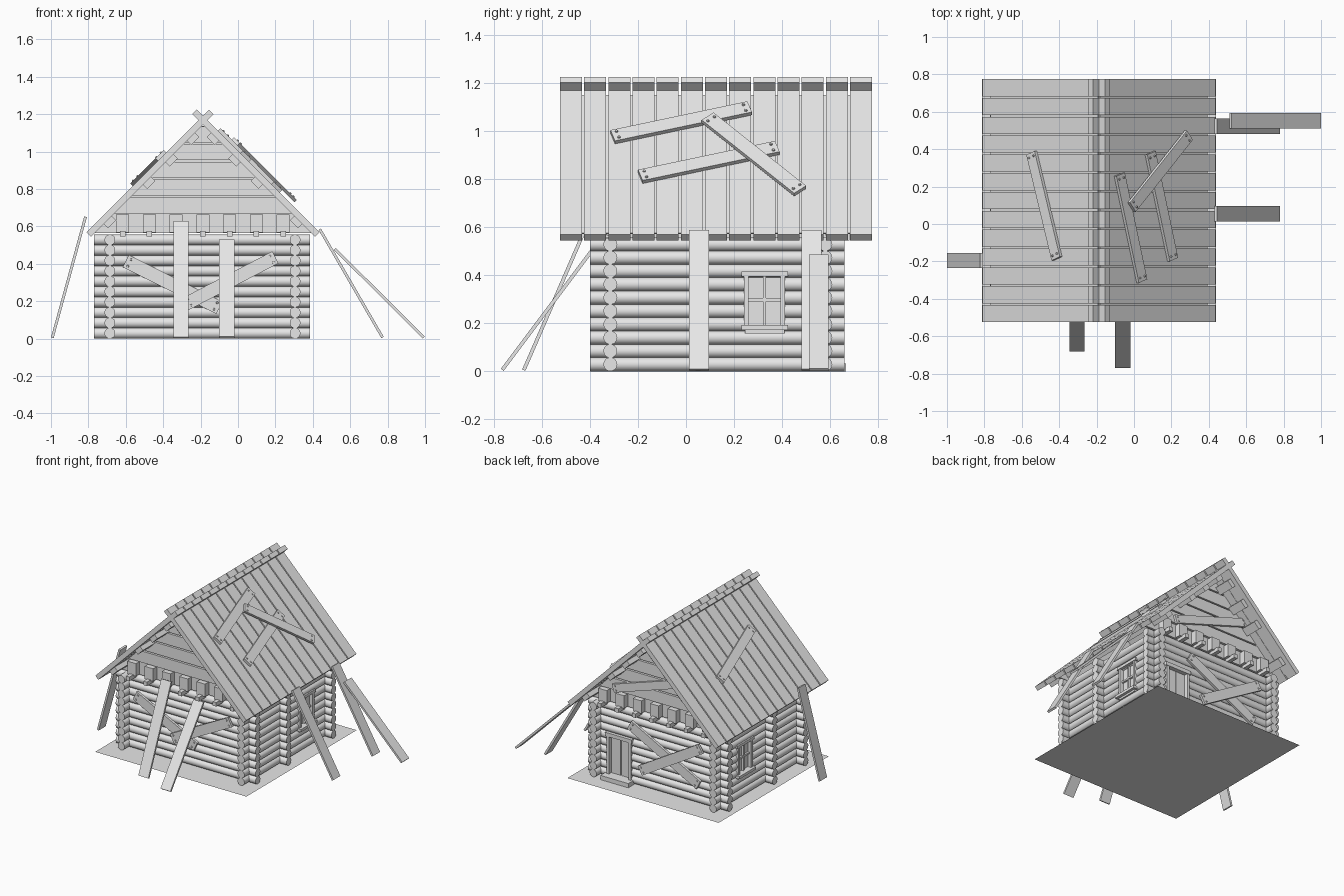
import bpy, bmesh, math
from mathutils import Vector, Matrix

if "Cube" in bpy.data.objects:
    bpy.data.objects.remove(bpy.data.objects["Cube"])

wood = bpy.data.materials.new("weathered_grey_wood")
wood.use_nodes = True
GREY = (0.8, 0.8, 0.8, 1)
wood.diffuse_color = GREY
wood.node_tree.nodes["Principled BSDF"].inputs["Base Color"].default_value = GREY

CX, CY = -0.1875, 0.13            # house centre
X0, X1 = -0.77, 0.385             # log ends across
Y0, Y1 = -0.40, 0.66              # log ends along
R, PITCH, ROWS = 0.029, 0.0555, 10
WALL_L, WALL_R = -0.685, 0.305
WALL_F, WALL_M, WALL_B = -0.315, 0.05, 0.58
EAVE_X, EAVE_Z, RUN = 0.424, 0.557, 0.656
ROOF_Y0, ROOF_Y1 = -0.525, 0.775
X, Y, Z = Vector((1, 0, 0)), Vector((0, 1, 0)), Vector((0, 0, 1))


def finish(name, bm, smooth=False):
    bmesh.ops.recalc_face_normals(bm, faces=bm.faces)
    me = bpy.data.meshes.new(name)
    bm.to_mesh(me)
    bm.free()
    me.materials.append(wood)
    ob = bpy.data.objects.new(name, me)
    bpy.context.collection.objects.link(ob)
    if smooth:
        bpy.ops.object.select_all(action='DESELECT')
        ob.select_set(True)
        bpy.context.view_layer.objects.active = ob
        bpy.ops.object.shade_smooth_by_angle(angle=math.radians(40))
    return ob


def box(bm, x0, x1, y0, y1, z0, z1):
    m = Matrix.Translation(((x0 + x1) / 2, (y0 + y1) / 2, (z0 + z1) / 2))
    bmesh.ops.create_cube(bm, size=1, matrix=m @ Matrix.Diagonal((x1 - x0, y1 - y0, z1 - z0, 1)))


def frame(p, along, normal):
    a = along.normalized()
    w = normal.cross(a).normalized()
    return Matrix.Translation(p) @ Matrix((a, w, a.cross(w))).transposed().to_4x4()


def beam(bm, p0, p1, normal, width, thick):
    p0, p1 = Vector(p0), Vector(p1)
    m = frame((p0 + p1) / 2, p1 - p0, normal)
    bmesh.ops.create_cube(bm, size=1, matrix=m @ Matrix.Diagonal(((p1 - p0).length, width, thick, 1)))
    return m


def log(bm, p0, p1):
    p0, p1 = Vector(p0), Vector(p1)
    rot = Z.rotation_difference(p1 - p0).to_matrix().to_4x4()
    bmesh.ops.create_cone(bm, cap_ends=True, segments=14, radius1=R, radius2=R,
                          depth=(p1 - p0).length, matrix=Matrix.Translation((p0 + p1) / 2) @ rot)


def nailed_plank(name, p0, p1, normal, width=0.072, thick=0.018):
    bm = bmesh.new()
    m = beam(bm, p0, p1, normal, width, thick)
    half = (Vector(p1) - Vector(p0)).length / 2
    for sx in (-1, 1):
        for sy in (-1, 1):
            loc = Matrix.Translation((sx * (half - 0.022), sy * width * 0.27, thick / 2))
            bmesh.ops.create_cone(bm, cap_ends=True, segments=8, radius1=0.008, radius2=0.005,
                                  depth=0.012, matrix=m @ loc)
    finish(name, bm)


# Ground sheet
bm = bmesh.new()
bmesh.ops.create_grid(bm, x_segments=1, y_segments=1, size=0.5, matrix=Matrix.Translation((CX, 0.125, 0))
                      @ Matrix.Diagonal((1.25, 1.3, 1, 1)))
finish("ground_sheet", bm)

# Log walls, split at the window and door openings
WIN = (0.245, 0.41)
DOOR = (0.025, 0.225)
bm = bmesh.new()
for k in range(ROWS):
    z = R + k * PITCH
    for x in (WALL_L, WALL_R):
        spans = [(Y0, WIN[0]), (WIN[1], Y1)] if 3 <= k <= 6 else [(Y0, Y1)]
        for a, b in spans:
            log(bm, (x, a, z), (x, b, z))
    for y in (WALL_F, WALL_M, WALL_B):
        cut = y == WALL_B and k < 6
        spans = [(X0, DOOR[0]), (DOOR[1], X1)] if cut else [(X0, X1)]
        for a, b in spans:
            log(bm, (a, y, z), (b, y, z))
finish("log_walls", bm, True)

# Side windows: pane, frame, glazing bars, sill and header
for side, wx, s in (("left", WALL_R, 1), ("right", WALL_L, -1)):
    bm = bmesh.new()

    def part(a, b, y0, y1, z0, z1):
        xs = sorted((wx + s * a, wx + s * b))
        box(bm, xs[0], xs[1], y0, y1, z0, z1)
    a, b = WIN
    part(0, 0.008, a, b, 0.165, 0.41)
    for y0, y1 in ((a - 0.003, a + 0.016), (b - 0.016, b + 0.003)):
        part(-0.03, 0.036, y0, y1, 0.175, 0.4)
    part(0, 0.022, 0.321, 0.334, 0.18, 0.4)
    part(0, 0.022, a, b, 0.291, 0.304)
    part(-0.03, 0.04, 0.23, 0.425, 0.395, 0.416)
    part(-0.03, 0.034, a, b, 0.158, 0.178)
    part(-0.03, 0.055, 0.23, 0.425, 0.172, 0.192)
    finish(side + "_window", bm)

# Back door with boards, frame and step
bm = bmesh.new()
a, b = DOOR
mid = (a + b) / 2
for x0, x1 in ((a, mid - 0.003), (mid + 0.003, b)):
    box(bm, x0, x1, WALL_B - 0.01, WALL_B + 0.008, 0.01, 0.33)
box(bm, a, b, WALL_B - 0.012, WALL_B, 0.01, 0.33)
for x in (a, b - 0.02):
    box(bm, x, x + 0.02, WALL_B - 0.03, WALL_B + 0.036, 0, 0.32)
box(bm, a - 0.01, b + 0.01, WALL_B - 0.03, WALL_B + 0.04, 0.31, 0.338)
box(bm, a - 0.015, b + 0.015, WALL_B - 0.03, 0.667, 0, 0.032)
finish("back_door", bm)

# Floor joists under the attic
bm = bmesh.new()
for i in range(-3, 4):
    x = CX + i * 0.143
    box(bm, x - 0.015, x + 0.015, -0.42, 0.68, 0.545, 0.575)
finish("attic_joists", bm)


# Gables: backing, block course and horizontal boards
def half_width(z):
    return 1.143 - z


def trapezoid(bm, z0, z1, y, depth):
    pts = [(-half_width(z0), z0), (half_width(z0), z0), (half_width(z1), z1), (-half_width(z1), z1)]
    f = bm.faces.new([bm.verts.new((CX + px, y, pz)) for px, pz in pts])
    ext = bmesh.ops.extrude_face_region(bm, geom=[f])
    verts = [v for v in ext["geom"] if isinstance(v, bmesh.types.BMVert)]
    bmesh.ops.translate(bm, verts=verts, vec=(0, depth, 0))


for name, y, s in (("front", WALL_F, -1), ("back", WALL_B, 1)):
    bm = bmesh.new()
    trapezoid(bm, 0.565, 1.138, y, s * 0.015)
    for i in range(5):
        z0 = 0.67 + i * 0.095
        trapezoid(bm, z0, min(z0 + 0.085, 1.138), y, s * 0.033)
    for i in range(-3, 4):
        x = CX + i * 0.143
        ys = sorted((y, y + s * 0.06))
        box(bm, x - 0.035, x + 0.035, ys[0], ys[1], 0.568, 0.663)
    finish(name + "_gable", bm)

# Crossing roof boards with a thin lining, and purlins below
for name, s in (("left", 1), ("right", -1)):
    n = Vector((s, 0, 1)).normalized()

    def on_slope(t, y, lift=0.0):
        half = EAVE_X - CX - t
        return Vector((CX + s * half, y, EAVE_Z + t)) + n * lift
    bm = bmesh.new()
    step = (ROOF_Y1 - ROOF_Y0 + 0.008) / 13
    for i in range(13):
        y = ROOF_Y0 + (i + 0.5) * step - 0.004
        beam(bm, on_slope(0, y), on_slope(RUN, y), n, step - 0.009, 0.034)
    beam(bm, on_slope(0.025, 0.125, -0.012), on_slope(0.6, 0.125, -0.012), n, 1.28, 0.006)
    finish(name + "_roof_boards", bm)
    bm = bmesh.new()
    for t in (0.09, 0.3, 0.42, 0.535):
        p = on_slope(t, 0, -0.033)
        beam(bm, p + Y * -0.49, p + Y * 0.74, n, 0.06, 0.034)
    finish(name + "_purlins", bm)

    # Repair planks nailed on the slope: start height, start y, end height, end y, lift
    patches = {1: ((0.975, -0.305, 1.095, 0.265, 0.026), (0.81, -0.19, 0.93, 0.38, 0.026),
                   (1.055, 0.09, 0.75, 0.475, 0.044)),
               -1: ((0.845, 0.38, 0.98, -0.185, 0.026),)}
    for i, (z0, y0, z1, y1, lift) in enumerate(patches[s]):
        p0 = on_slope(z0 - EAVE_Z - lift * 0.7, y0, lift)
        p1 = on_slope(z1 - EAVE_Z - lift * 0.7, y1, lift)
        nailed_plank(f"{name}_roof_patch_{i + 1}", p0, p1, n, 0.066)

# Crossed planks nailed on the end walls and back gable
nailed_plank("front_cross_a", (-0.6, -0.353, 0.415), (-0.1, -0.353, 0.165), -Y)
nailed_plank("front_cross_b", (0.2, -0.371, 0.435), (-0.28, -0.371, 0.185), -Y)
nailed_plank("back_cross_a", (0.03, 0.618, 0.45), (-0.54, 0.618, 0.15), Y)
nailed_plank("back_cross_b", (-0.07, 0.636, 0.14), (-0.57, 0.636, 0.435), Y)
nailed_plank("back_gable_plank", (0.16, 0.625, 0.69), (-0.46, 0.625, 0.89), Y, 0.06)

# Planks leaning against the house
LEANING = {
    "front_prop_a": ((-0.305, -0.675, 0.005), (-0.305, -0.405, 0.625), Y),
    "front_prop_b": ((-0.06, -0.765, 0.006), (-0.06, -0.375, 0.525), Y),
    "left_prop_a": ((0.773, 0.054, 0.006), (0.437, 0.054, 0.585), X),
    "left_prop_b": ((0.773, 0.522, 0.006), (0.437, 0.522, 0.585), X),
    "left_prop_c": ((0.994, 0.552, 0.006), (0.517, 0.552, 0.48), X),
    "right_prop": ((-0.993, -0.195, 0.004), (-0.815, -0.195, 0.652), X),
}
for name, (p0, p1, n) in LEANING.items():
    bm = bmesh.new()
    beam(bm, p0, p1, n, 0.082, 0.015)
    finish(name, bm)
